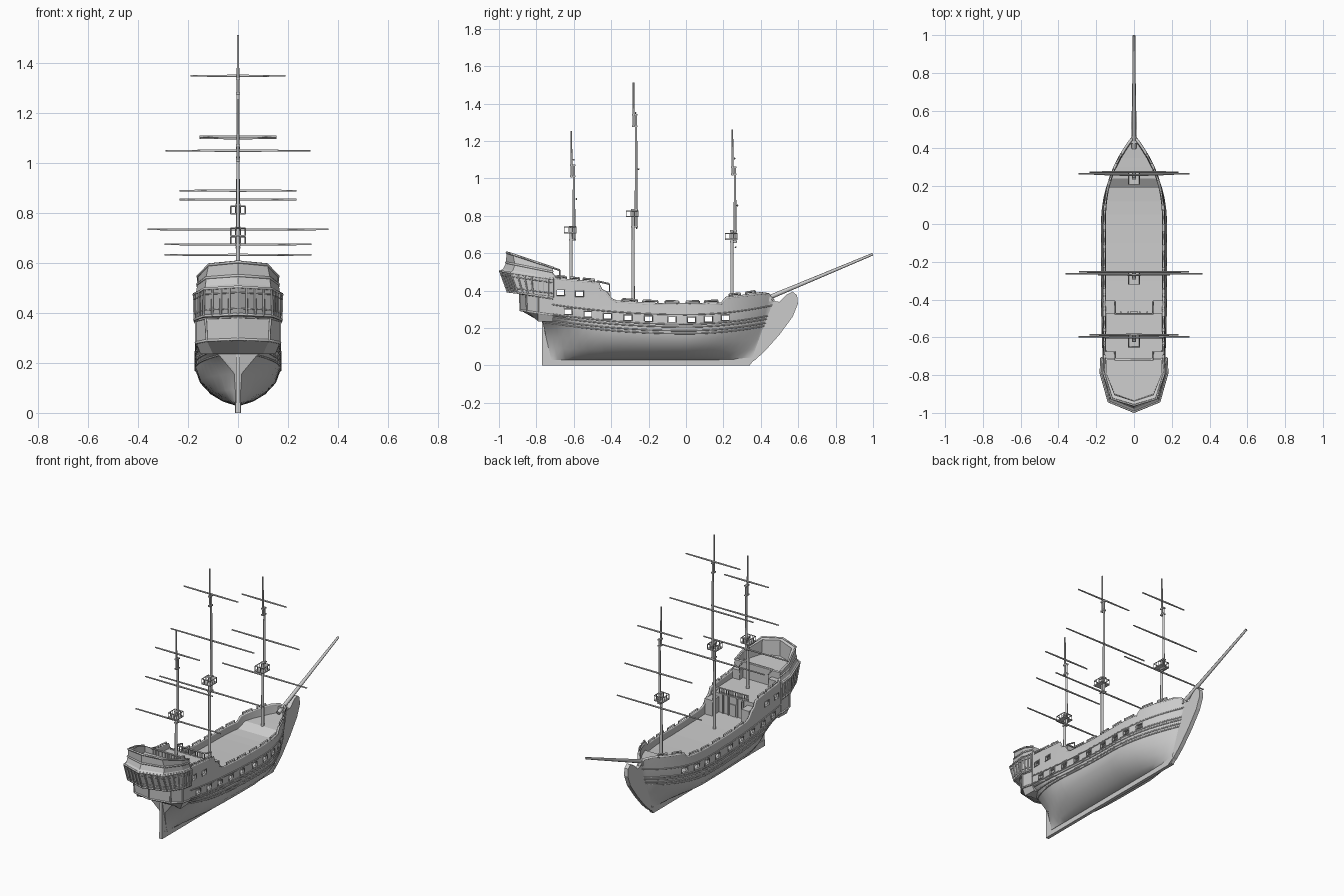
import bpy, bmesh, math
from mathutils import Vector

if "Cube" in bpy.data.objects:
    bpy.data.objects.remove(bpy.data.objects["Cube"])

def mesh_object(name, verts, faces):
    me = bpy.data.meshes.new(name)
    me.from_pydata(verts, [], faces)
    bm = bmesh.new()
    bm.from_mesh(me)
    bmesh.ops.recalc_face_normals(bm, faces=bm.faces)
    bm.to_mesh(me)
    bm.free()
    ob = bpy.data.objects.new(name, me)
    bpy.context.collection.objects.link(ob)
    return ob

def boxes(name, items):
    """Each item is centre x, y, z, size x, y, z."""
    verts, faces = [], []
    for cx, cy, cz, sx, sy, sz in items:
        n = len(verts)
        verts += [(cx + i * sx / 2, cy + j * sy / 2, cz + k * sz / 2)
                  for i in (-1, 1) for j in (-1, 1) for k in (-1, 1)]
        faces += [[n + i for i in f] for f in ((0, 1, 3, 2), (4, 6, 7, 5), (0, 4, 5, 1),
                                               (2, 3, 7, 6), (0, 2, 6, 4), (1, 5, 7, 3))]
    return mesh_object(name, verts, faces)

def plate(name, profile, half):
    """Side profile (y, z) given thickness along x."""
    n = len(profile)
    verts = [(s * half, y, z) for s in (-1, 1) for y, z in profile]
    faces = [list(range(n)), list(range(n, 2 * n))]
    faces += [(i, (i + 1) % n, n + (i + 1) % n, n + i) for i in range(n)]
    return mesh_object(name, verts, faces)

def tubes(name, paths, r, closed=False, taper=1.0, res=1):
    cu = bpy.data.curves.new(name, 'CURVE')
    cu.dimensions = '3D'
    cu.bevel_depth, cu.bevel_resolution, cu.use_fill_caps = r, res, True
    for path in paths:
        sp = cu.splines.new('POLY')
        sp.points.add(len(path) - 1)
        sp.use_cyclic_u = closed
        for i, p in enumerate(path):
            sp.points[i].co = (*p, 1)
            sp.points[i].radius = 1 + (taper - 1) * i / (len(path) - 1)
    ob = bpy.data.objects.new(name, cu)
    bpy.context.collection.objects.link(ob)
    select(ob)
    bpy.ops.object.convert(target='MESH')
    return ob

def select(ob):
    bpy.ops.object.select_all(action='DESELECT')
    ob.select_set(True)
    bpy.context.view_layer.objects.active = ob

def both(path):
    return [path, [(-x, y, z) for x, y, z in path]]

# Hull waterlines: z, stern y, bow y, half width, stern fullness, bow power
ROWS = [(.03, -.72, .355, .012, 1, 2), (.045, -.725, .365, .06, .15, 1.4),
        (.075, -.735, .385, .11, .1, 1.6), (.12, -.75, .41, .152, .1, 1.8),
        (.17, -.765, .43, .17, .45, 2), (.215, -.785, .445, .171, .9, 2.2),
        (.275, -.79, .46, .165, .97, 2.3), (0, -.79, .47, .162, .97, 2.4)]
TOP = [(-.79, .50), (-.715, .49), (-.70, .462), (-.6, .452), (-.47, .44), (-.455, .405),
       (-.43, .39), (-.40, .352), (-.37, .34), (-.2, .328), (0, .325), (.19, .33),
       (.215, .36), (.3, .37), (.4, .385), (.44, .38), (.47, .345)]

def top(y):
    for (a, za), (b, zb) in zip(TOP, TOP[1:]):
        if y <= b:
            return za + (zb - za) * (y - a) / (b - a)
    return TOP[-1][1]

def sheer(y):
    return (.105 if y < 0 else .23) * y * y

def half(r, y):
    _, y0, y1, w, e, p = ROWS[r]
    if y > 0:
        f = 1 - min(1, y / y1) ** p
    else:
        f = 1 - (1 - e) * min(1, max(0, (-.3 - y) / (-.3 - y0))) ** 3
    return max(w * f, .008)

def hull_pt(r, u):
    z, y0, y1 = ROWS[r][:3]
    y = y0 + (y1 - y0) * u
    z = top(y) if r == 7 else z + sheer(y) * min(1, (z - .03) / .14)
    return (half(r, y), y, z)

STATIONS = sorted({y for y, _ in TOP} | {-.77, -.75, -.65, -.55, -.3, -.1, .05, .1, .15, .25, .35, .42, .455})
US = [(y + .79) / 1.26 for y in STATIONS]

# Hull shell with real wall thickness
verts, faces = [], []
for u in US:
    out = [hull_pt(r, u) for r in range(8)]
    inn = [(max(x - .012, x * .3), y, z) for x, y, z in out]
    inn[0] = (inn[0][0], inn[0][1], inn[0][2] + .008)
    side = out + inn[::-1]
    verts += side + [(-x, y, z) for x, y, z in side[::-1]]
for s in range(len(US) - 1):
    for i in range(32):
        j = (i + 1) % 32
        faces.append((s * 32 + i, s * 32 + j, s * 32 + 32 + j, s * 32 + 32 + i))
for n in (0, (len(US) - 1) * 32):
    for i in range(7):
        faces += [(n + i, n + i + 1, n + 14 - i, n + 15 - i),
                  (n + 16 + i, n + 17 + i, n + 30 - i, n + 31 - i)]
    faces.append((n, n + 15, n + 16, n + 31))
hull = mesh_object("hull", verts, faces)
select(hull)
bpy.ops.object.shade_smooth_by_angle(angle=math.radians(30))

# Gun ports cut through the hull, with frames
ports = [(y, .245 + sheer(y), 5) for y in (-.63, -.525, -.42, -.31, -.2, -.075, .03, .12, .21)]
ports += [(-.67, .39, 6), (-.57, .384, 6)]
cutter = boxes("port_cutter", [(0, y, z, .8, .038, .026) for y, z, _ in ports])
cutter.hide_render = True
cutter.hide_set(True)
mod = hull.modifiers.new("ports", 'BOOLEAN')
mod.operation, mod.solver, mod.object = 'DIFFERENCE', 'EXACT', cutter
frames = []
for y, z, r in ports:
    frames += both([((half(r, y + a) + half(r + 1, y + a)) / 2 + .001, y + a, z + b)
                    for a, b in ((-.021, -.015), (.021, -.015), (.021, .015), (-.021, .015))])
tubes("port_frames", frames, .0035, closed=True, res=0)

# Transom, wales and cap rail
stern = [hull_pt(r, 0) for r in range(7)]
mesh_object("transom", stern + [(-x, y, z) for x, y, z in stern[::-1]], [list(range(14))])
wales = []
for r, k in ((4, 0), (4, .35), (4, .8), (5, .1), (5, .95)):
    wales += both([tuple(Vector(hull_pt(r, u)).lerp(hull_pt(r + 1, u), k)) for u in US])
tubes("wales", wales, .004)
rail = [hull_pt(7, u) for u in US]
tubes("cap_rail", both([(max(x - .005, .004), y, z) for x, y, z in rail[2:]]), .008, res=0)

# Raised rail pieces along the bulwarks
pieces, posts = [], []
for a, b in ((-.69, -.64), (-.62, -.57), (-.55, -.49), (-.34, -.26), (-.23, -.15), (-.11, -.04),
             (0, .07), (.1, .17), (.23, .29), (.32, .37)):
    ends = [(half(7, y) - .005, y, top(y)) for y in (a, b)]
    pieces += both([(x, y, z + .017) for x, y, z in ends])
    for x, y, z in ends:
        posts += both([(x, y, z), (x, y, z + .017)])
tubes("raised_rails", pieces, .006, res=0)
tubes("rail_posts", posts, .004, res=0)

# Keel, stern post and bow knee
plate("keel", [(-.77, 0), (.34, 0), (.37, .04), (-.77, .04)], .01)
plate("stern_post", [(-.77, 0), (-.68, 0), (-.70, .1), (-.75, .24), (-.77, .24)], .009)
plate("bow_knee", [(.32, 0), (.37, .03), (.42, .075), (.5, .165), (.57, .26), (.598, .33), (.594, .375),
                   (.57, .395), (.54, .38), (.5, .34), (.47, .345), (.43, .25), (.35, .03)], .013)

# Decks
def deck(name, profile):
    v, f = [], []
    for y, z in profile:
        w = max(half(7, y) - .006, .006)
        v += [(-w, y, z), (w, y, z)]
    for i in range(0, len(v) - 2, 2):
        f.append((i, i + 1, i + 3, i + 2))
    return mesh_object(name, v, f)

deck("main_deck", [(-.48, .30), (-.3, .293), (-.1, .288), (.05, .287), (.12, .288), (.19, .292),
                   (.24, .325), (.3, .328), (.35, .33), (.4, .333), (.45, .336)])
deck("quarter_deck", [(-.72, .424), (-.6, .42), (-.47, .416)])
boxes("bulkhead", [(0, -.475, .356, .31, .01, .124)])
boxes("bulkhead_details", [(0, -.468, .335, .04, .008, .075)] +
      [(x, -.467, .356, .008, .01, .124) for x in (-.07, -.03, .03, .07)])
boxes("deck_wings", [(s * .127, -.44, .345, .054, .07, .10) for s in (-1, 1)] +
      [(s * .127, -.695, .452, .054, .04, .06) for s in (-1, 1)])

# Balustrades around the deck breaks
bars, rails = [], []
for y0, y1, z in ((-.475, -.41, .416), (-.72, -.675, .49)):
    zw = z - .015
    rails.append([(-.10, y1, zw + .035), (-.10, y0, z + .035), (.10, y0, z + .035), (.10, y1, zw + .035)])
    bars += [[(x * .0125, y0, z - .01), (x * .0125, y0, z + .035)] for x in range(-8, 9)]
    for s in (-1, 1):
        bars.append([(s * .10, y1, zw - .02), (s * .10, y1, zw + .035)])
tubes("balustrade_rails", rails, .005, res=0)
tubes("balusters", bars, .0028, res=0)

# Stern castle: stacked plan rings with a recessed poop deck
def ring(z, ya, yc, wc, w, slope, yf=-.71):
    plan = [(w * .98, yf), (w, -.79), (wc, yc), (0, ya), (-wc, yc), (-w, -.79), (-w * .98, yf)]
    return [(x, y, z - slope * (y - ya)) for x, y in plan]

rings = [ring(.235, -.78, -.775, .10, .15, 0), ring(.295, -.885, -.85, .125, .168, .15),
         ring(.385, -.89, -.855, .13, .168, .15), ring(.395, -.955, -.90, .138, .174, .13),
         ring(.505, -.995, -.94, .135, .177, .15), ring(.517, -.978, -.925, .13, .168, .17),
         ring(.55, -.962, -.915, .128, .162, .2), ring(.605, -.96, -.925, .118, .16, .33),
         ring(.598, -.938, -.905, .102, .147, .33, -.72), ring(.50, -.935, -.90, .102, .147, .05, -.72)]
n = 7
faces = [list(range(n)), [(len(rings) - 1) * n + i for i in range(n)]]
for k in range(len(rings) - 1):
    faces += [(k * n + i, k * n + (i + 1) % n, k * n + n + (i + 1) % n, k * n + n + i) for i in range(n)]
mesh_object("stern_castle", [p for r in rings for p in r], faces)
tubes("stern_mouldings", [rings[k] for k in (1, 2, 3, 4, 6)], .0055)
tubes("stern_top_rail", [rings[7]], .006, res=0)

# Gallery pilasters, window bars and lower stern columns
def columns(lo, hi, count, seams):
    out = []
    for i in seams:
        for k in range(count + 1):
            t = k / count
            out.append([Vector(rings[r][i]).lerp(rings[r][i + 1], t) for r in (lo, hi)])
    return out

pil = columns(3, 4, 4, range(1, 5)) + columns(3, 4, 3, (0, 5))
tubes("gallery_pilasters", pil, .005)
tubes("gallery_sills", [[Vector(a).lerp(b, t) for a, b in zip(rings[3], rings[4])] for t in (.22, .8)], .003, res=0)
tubes("lower_stern_columns", columns(1, 2, 1, range(1, 5)), .005)

# Masts: y of lower mast, deck z, lower top, topmast foot, topmast head, pole foot, pole head, nest z
MASTS = {"mizzen": (-.615, .41, .745, .667, 1.075, 1.005, 1.255, .71),
         "main": (-.283, .285, .838, .737, 1.344, 1.274, 1.513, .797),
         "fore": (.246, .32, .725, .656, 1.065, 1.016, 1.262, .675)}
YARDS = {"mizzen": ((.675, .295), (.89, .235), (1.10, .155)),
         "main": ((.735, .362), (1.05, .29), (1.35, .19)),
         "fore": ((.633, .295), (.855, .235), (1.107, .155))}
for name, (y, z0, z1, z2, z3, z4, z5, zn) in MASTS.items():
    yt = y + .016
    tubes(name + "_lower_mast", [[(0, y, z0 - .01), (0, y, z1)]], .0095, taper=.8, res=2)
    tubes(name + "_topmast", [[(0, yt, z2), (0, yt, z3)]], .0075, taper=.8, res=2)
    tubes(name + "_pole", [[(0, y + .002, z4), (0, y + .002, z5)]], .0055, taper=.8, res=2)
    boxes(name + "_caps", [(0, y + .008, z, .02, .036, .008) for z in (z1 - .004, z2 + .006)] +
          [(0, y + .009, z, .016, .03, .008) for z in (z3 - .004, z4 + .006)])
    # Lookout platform with railing
    a, b = y - .038, y + .03
    boxes(name + "_top_platform", [(0, (a + b) / 2, zn, .062, b - a, .006)])
    corners = [(-.029, a + .002), (.029, a + .002), (.029, b - .002), (-.029, b - .002)]
    tubes(name + "_top_rail", [[(x, v, zn + .03) for x, v in corners]], .003, closed=True, res=0)
    stands = [(sx * .029, a + .002 + (b - a - .004) * k / 3) for sx in (-1, 1) for k in range(4)]
    stands += [(sx * .01, v) for sx in (-1, 1) for v in (a + .002, b - .002)]
    tubes(name + "_top_posts", [[(x, v, zn), (x, v, zn + .03)] for x, v in stands], .0022, res=0)
    # Yards tapering to both ends
    for (z, w), dy, part in zip(YARDS[name], (.019, .029, .014), ("course", "topsail", "topgallant")):
        tubes(f"{name}_{part}_yard", both([(0, y + dy, z), (w, y + dy, z)]), .0052, taper=.75, res=1)

# Bowsprit
tubes("bowsprit", [[(0, .40, .345), (0, .998, .595)]], .0125, taper=.55, res=2)
boxes("bowsprit_collar", [(0, .44, .358, .036, .03, .03)])
